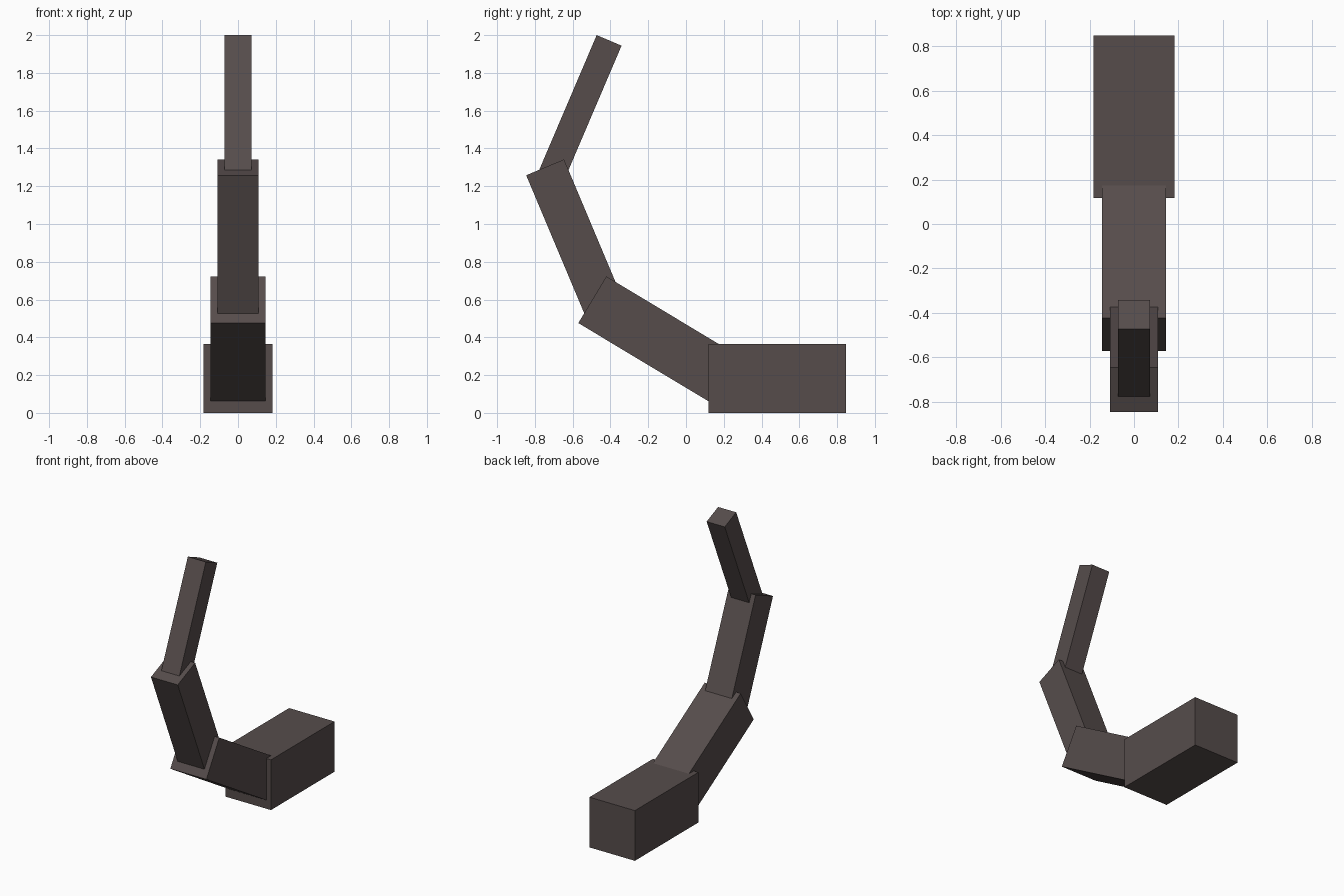
import bpy
import bmesh
import math
from mathutils import Matrix, Vector

if "Cube" in bpy.data.objects:
    bpy.data.objects.remove(bpy.data.objects["Cube"], do_unlink=True)

# Single dark brown-grey colour
COLOR = (0.093, 0.073, 0.071, 1.0)
mat = bpy.data.materials.new("dark_brown_grey")
mat.use_nodes = True
mat.diffuse_color = COLOR
bsdf = mat.node_tree.nodes["Principled BSDF"]
bsdf.inputs["Base Color"].default_value = COLOR
bsdf.inputs["Roughness"].default_value = 0.8


def segment(name, tip_y, tip_z, angle, length, width, thickness):
    """Box running from the centre of its tip face, at an angle in the side plane."""
    a = math.radians(angle)
    direction = Vector((0, math.cos(a), math.sin(a)))
    centre = Vector((0, tip_y, tip_z)) + direction * length / 2
    bm = bmesh.new()
    bmesh.ops.create_cube(bm, size=1)
    bmesh.ops.scale(bm, vec=(width, length, thickness), verts=bm.verts)
    bm.transform(Matrix.Translation(centre) @ Matrix.Rotation(a, 4, 'X'))
    mesh = bpy.data.meshes.new(name)
    bm.to_mesh(mesh)
    bm.free()
    mesh.materials.append(mat)
    obj = bpy.data.objects.new(name, mesh)
    bpy.context.collection.objects.link(obj)
    return obj


# Tapering chain of boxes, each sunk into the one before it
segment("base_segment", 0.118, 0.1825, 0, 0.73, 0.365, 0.365)
segment("lower_segment", -0.496, 0.599, -31, 0.85, 0.29, 0.288)
segment("middle_segment", -0.746, 1.30, -67.2, 0.85, 0.215, 0.217)
segment("tip_segment", -0.407, 1.972, -113.1, 0.82, 0.145, 0.143)
